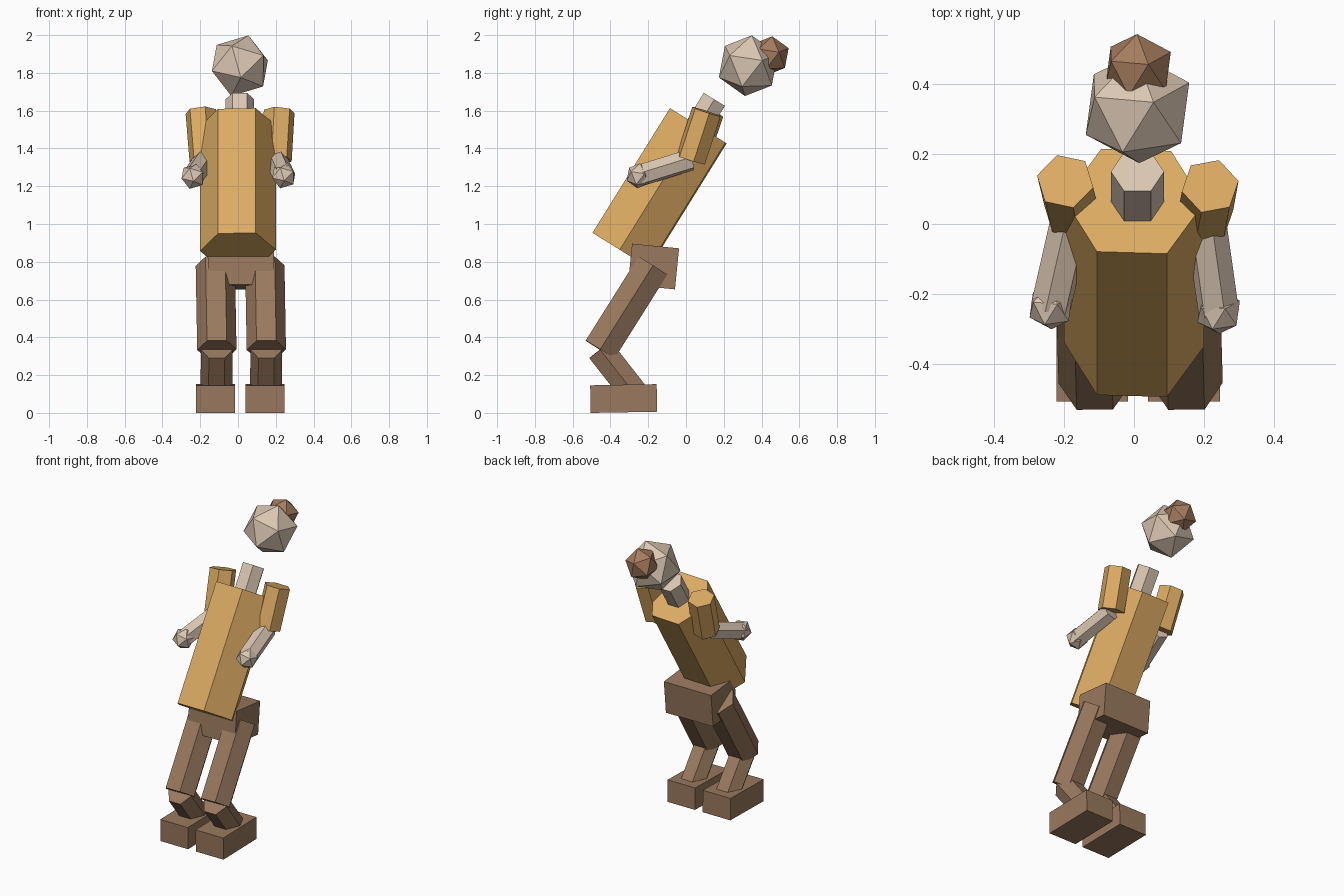
import bpy, bmesh
from math import radians, cos, sin
from mathutils import Vector, Matrix

cube = bpy.data.objects.get("Cube")
if cube:
    bpy.data.objects.remove(cube, do_unlink=True)


def material(name, rgb):
    m = bpy.data.materials.new(name)
    m.use_nodes = True
    m.diffuse_color = (*rgb, 1)
    m.node_tree.nodes["Principled BSDF"].inputs["Base Color"].default_value = (*rgb, 1)
    return m


shirt = material("shirt_ochre", (0.72, 0.41, 0.125))
skin = material("skin_beige", (0.71, 0.57, 0.45))
trousers = material("trouser_brown", (0.32, 0.19, 0.112))
hair = material("hair_brown", (0.37, 0.2, 0.11))


def finish(name, bm, mat):
    bmesh.ops.recalc_face_normals(bm, faces=bm.faces)
    mesh = bpy.data.meshes.new(name)
    bm.to_mesh(mesh)
    bm.free()
    mesh.materials.append(mat)
    ob = bpy.data.objects.new(name, mesh)
    bpy.context.collection.objects.link(ob)


def prism(name, start, end, r, mat, twist=0):
    """Six-sided bar between two points, corners on the x axis before twist."""
    start, end = Vector(start), Vector(end)
    axis = (end - start).normalized()
    u = Vector((1, 0, 0))
    u = (u - axis * u.dot(axis)).normalized()
    v = axis.cross(u)
    bm = bmesh.new()
    rings = []
    for p in (start, end):
        angles = [radians(60 * i + twist) for i in range(6)]
        rings.append([bm.verts.new(p + r * (u * cos(a) + v * sin(a))) for a in angles])
    for ring in rings:
        bm.faces.new(ring)
    for i in range(6):
        j = (i + 1) % 6
        bm.faces.new((rings[0][i], rings[0][j], rings[1][j], rings[1][i]))
    finish(name, bm, mat)


def ball(name, centre, r, mat, pole=(0.03, -0.927, -0.37), low=(-0.29, 0, -0.957)):
    """Twenty-sided ball with one corner at pole and a neighbour towards low."""
    w = Vector(pole).normalized()
    u = Vector(low)
    u = (u - w * u.dot(w)).normalized()
    frame = Matrix((u, w.cross(u), w)).transposed().to_4x4()
    bm = bmesh.new()
    bmesh.ops.create_icosphere(bm, subdivisions=1, radius=r,
                               matrix=Matrix.Translation(centre) @ frame)
    finish(name, bm, mat)


def box(name, centre, size, tilt, mat):
    bm = bmesh.new()
    bmesh.ops.create_cube(bm, size=1, matrix=Matrix.Translation(centre)
                          @ Matrix.Rotation(radians(tilt), 4, 'X')
                          @ Matrix.Diagonal((*size, 1)))
    finish(name, bm, mat)


# Trunk and head
prism("torso", (0, -0.345, 0.86), (0, 0.065, 1.52), 0.2, shirt, -2)
prism("neck", (0.01, 0.055, 1.505), (0.01, 0.15, 1.66), 0.076, skin)
ball("head", (0.01, 0.33, 1.838), 0.168, skin)
ball("hair_bun", (0.012, 0.445, 1.892), 0.106, hair)
box("hips", (0.015, -0.172, 0.775), (0.35, 0.25, 0.218), -5.7, trousers)

# Arms: shoulder, elbow, hand
arms = (("left", 12, (0.218, 0.108, 1.595), (0.203, 0.025, 1.34), (0.242, -0.25, 1.255)),
        ("right", -14, (-0.197, 0.122, 1.595), (-0.176, 0.035, 1.34), (-0.238, -0.237, 1.252)))
for side, twist, shoulder, elbow, hand in arms:
    prism(side + "_upper_arm", elbow, shoulder, 0.083, shirt, twist)
    prism(side + "_forearm", elbow, hand, 0.06, skin, twist)
    ball(side + "_hand", hand, 0.069, skin)

# Legs: slight offset between the two sides
for side, x in (("left", 0.147), ("right", -0.115)):
    knee = (x + 0.003, -0.455, 0.335)
    prism(side + "_thigh", knee, (x - 0.005, -0.175, 0.78), 0.104, trousers)
    prism(side + "_shin", (x, -0.255, 0.08), knee, 0.084, trousers)
    box(side + "_foot", (x - 0.004, -0.33, 0.076), (0.205, 0.352, 0.146), 1, trousers)
